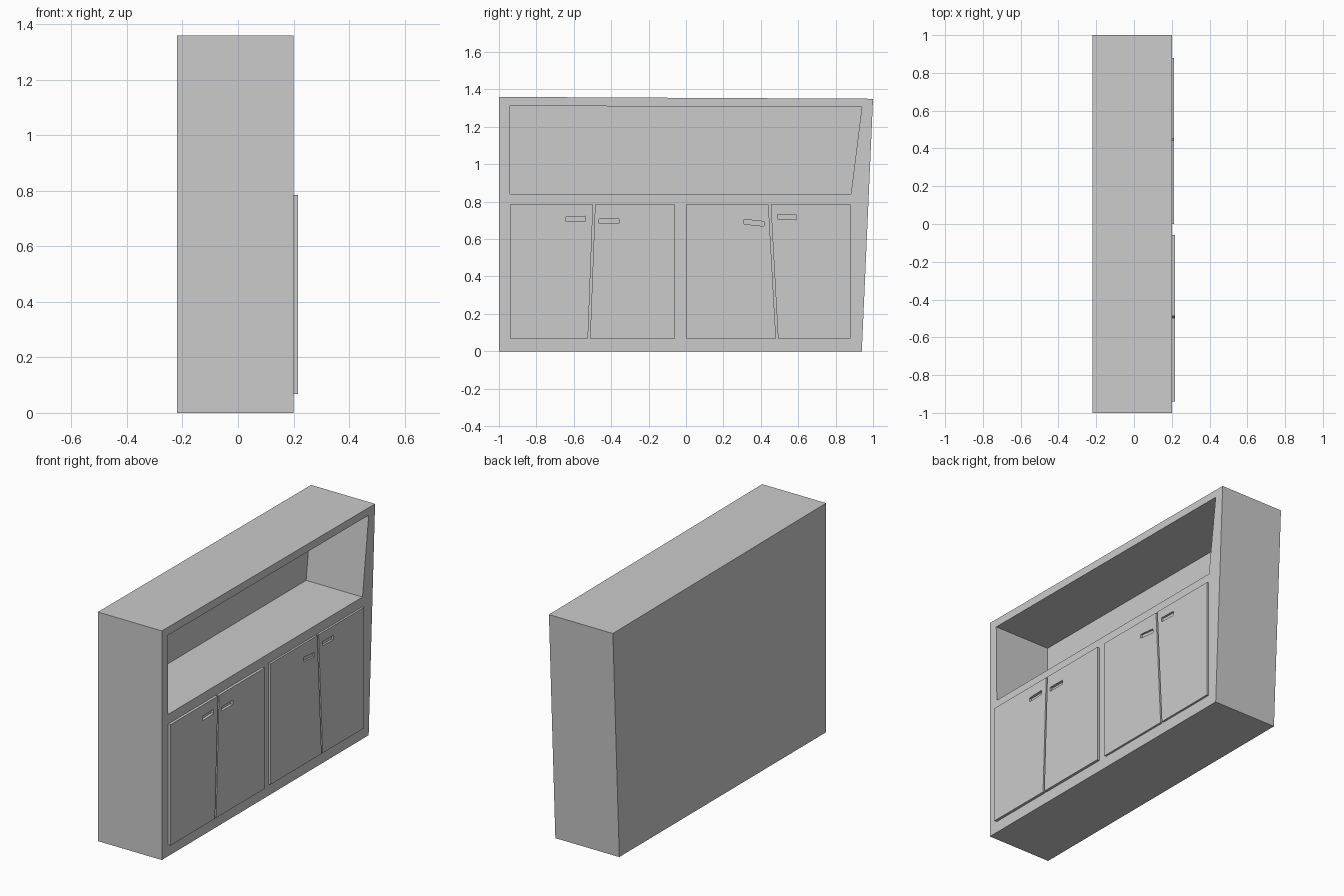
import bpy, bmesh

if "Cube" in bpy.data.objects:
    bpy.data.objects.remove(bpy.data.objects["Cube"])


def prism(name, profile, x0, x1):
    """Extrude a closed (y, z) profile along x."""
    bm = bmesh.new()
    face = bm.faces.new([bm.verts.new((x0, y, z)) for y, z in profile])
    ext = bmesh.ops.extrude_face_region(bm, geom=[face])
    verts = [g for g in ext["geom"] if isinstance(g, bmesh.types.BMVert)]
    bmesh.ops.translate(bm, verts=verts, vec=(x1 - x0, 0, 0))
    bmesh.ops.recalc_face_normals(bm, faces=bm.faces)
    mesh = bpy.data.meshes.new(name)
    bm.to_mesh(mesh)
    bm.free()
    obj = bpy.data.objects.new(name, mesh)
    bpy.context.collection.objects.link(obj)
    return obj


def cut(obj, cutter):
    """Subtract the cutter and remove it."""
    mod = obj.modifiers.new("cut", 'BOOLEAN')
    mod.operation = 'DIFFERENCE'
    mod.solver = 'EXACT'
    mod.object = cutter
    bpy.context.view_layer.objects.active = obj
    bpy.ops.object.modifier_apply(modifier=mod.name)
    bpy.data.objects.remove(cutter, do_unlink=True)


BACK, FRONT = -0.22, 0.20

# Cabinet body with one leaning end, and the open shelf niche
body = prism("cabinet_body", [(-1, 0), (0.94, 0), (1, 1.35), (-1, 1.36)], BACK, FRONT)
niche = prism("niche_cutter",
              [(-0.94, 0.842), (0.882, 0.842), (0.94, 1.305), (-0.945, 1.312)], -0.17, 0.3)
cut(body, niche)

# Doors: y of left edge (bottom, top), right edge (bottom, top), front x,
# then grip slot y start, y end, lower z at each end
doors = [
    ((-0.94, -0.94), (-0.524, -0.497), 0.216, (-0.642, -0.537, 0.693, 0.697)),
    ((-0.513, -0.486), (-0.058, -0.058), 0.216, (-0.464, -0.357, 0.682, 0.682)),
    ((0.0, 0.0), (0.481, 0.441), 0.212, (0.310, 0.416, 0.680, 0.669)),
    ((0.492, 0.453), (0.88, 0.88), 0.212, (0.488, 0.592, 0.706, 0.703)),
]
Z0, Z1 = 0.068, 0.785

grey = bpy.data.materials.new("door_grey")
grey.diffuse_color = (0.7, 0.7, 0.7, 1)
grey.use_nodes = True
grey.node_tree.nodes["Principled BSDF"].inputs["Base Color"].default_value = grey.diffuse_color

for i, (left, right, front, (ya, yb, za, zb)) in enumerate(doors, 1):
    door = prism(f"door_{i}",
                 [(left[0], Z0), (right[0], Z0), (right[1], Z1), (left[1], Z1)], FRONT, front)
    # Grip slot cut through the door
    slot = prism("slot_cutter",
                 [(ya, za), (yb, zb), (yb, zb + 0.025), (ya, za + 0.025)], 0.15, 0.3)
    cut(door, slot)
    door.data.materials.clear()
    door.data.materials.append(grey)
